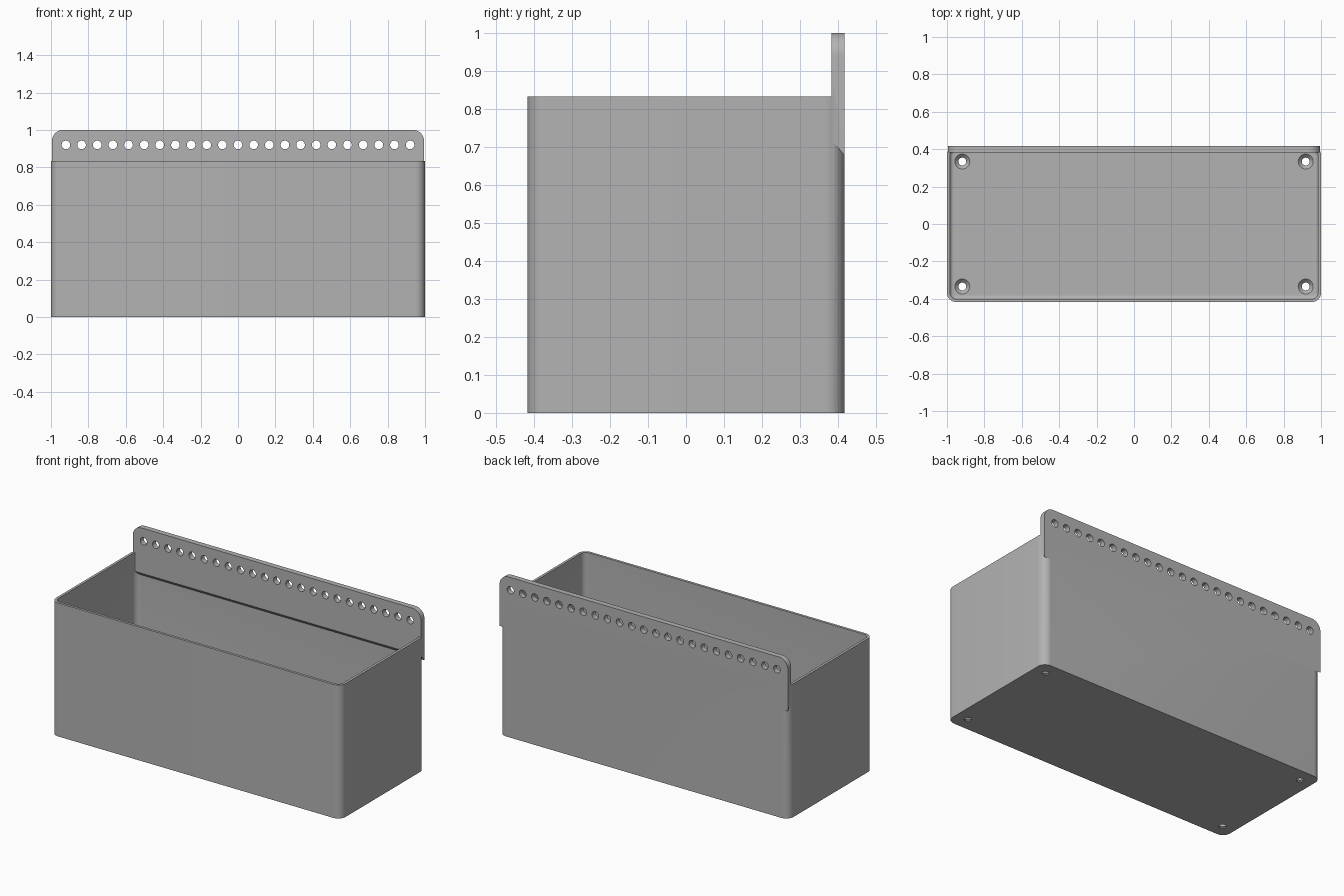
import bpy, bmesh, math

cube = bpy.data.objects.get("Cube")
if cube:
    bpy.data.objects.remove(cube, do_unlink=True)

HALF_X, HALF_Y, BOX_H = 1.0, 0.417, 0.833
WALL, FLOOR, CORNER, FILLET = 0.016, 0.025, 0.05, 0.02
PLATE_X, PLATE_FRONT = 0.995, 0.383

grey = bpy.data.materials.new("plain grey")
grey.use_nodes = True
colour = (0.45, 0.45, 0.45, 1)
grey.diffuse_color = colour
grey.node_tree.nodes["Principled BSDF"].inputs["Base Color"].default_value = colour


def arc(cx, cy, r, start, steps=10):
    """Quarter circle, counterclockwise from the start angle in degrees."""
    angles = [math.radians(start + 90 * i / steps) for i in range(steps + 1)]
    return [(cx + r * math.cos(a), cy + r * math.sin(a)) for a in angles]


def rounded_ring(hx, hy, r, z):
    points = (arc(hx - r, hy - r, r, 0) + arc(r - hx, hy - r, r, 90)
              + arc(r - hx, r - hy, r, 180) + arc(hx - r, r - hy, r, 270))
    return [(x, y, z) for x, y in points]


def circle_ring(x, y, r, z, sides=32):
    turns = [math.tau * i / sides for i in range(sides)]
    return [(x + r * math.cos(a), y + r * math.sin(a), z) for a in turns]


def add_loft(bm, rings):
    """Closed solid through matching rings."""
    loops = [[bm.verts.new(p) for p in ring] for ring in rings]
    n = len(loops[0])
    for a, b in zip(loops, loops[1:]):
        for i in range(n):
            j = (i + 1) % n
            bm.faces.new((a[i], a[j], b[j], b[i]))
    bm.faces.new(loops[0][::-1])
    bm.faces.new(loops[-1])


def make_object(name, solids):
    bm = bmesh.new()
    for rings in solids:
        add_loft(bm, rings)
    bmesh.ops.recalc_face_normals(bm, faces=bm.faces)
    mesh = bpy.data.meshes.new(name)
    bm.to_mesh(mesh)
    bm.free()
    mesh.materials.append(grey)
    obj = bpy.data.objects.new(name, mesh)
    bpy.context.collection.objects.link(obj)
    return obj


def combine(target, other, operation):
    mod = target.modifiers.new(operation.lower(), 'BOOLEAN')
    mod.operation, mod.object, mod.solver = operation, other, 'EXACT'
    bpy.ops.object.select_all(action='DESELECT')
    bpy.context.view_layer.objects.active = target
    target.select_set(True)
    bpy.ops.object.modifier_apply(modifier=mod.name)
    bpy.data.objects.remove(other, do_unlink=True)


# Open box with rounded corners
box = make_object("planter_box", [[rounded_ring(HALF_X, HALF_Y, CORNER, z) for z in (0, BOX_H)]])

# Cavity with a filleted floor edge
inner = []
for i in range(7):
    a = math.radians(15 * i)
    inset = WALL + FILLET * (1 - math.sin(a))
    inner.append(rounded_ring(HALF_X - inset, HALF_Y - inset, CORNER - inset,
                              FLOOR + FILLET * (1 - math.cos(a))))
inner.append(rounded_ring(HALF_X - WALL, HALF_Y - WALL, CORNER - WALL, BOX_H + 0.1))
combine(box, make_object("cavity_cutter", [inner]), 'DIFFERENCE')


# Back mounting plate with rounded top corners and a sloping underside
def plate_ring(y, bottom):
    r = 0.06
    outline = ([(PLATE_X, bottom)] + arc(PLATE_X - r, 1 - r, r, 0)
               + arc(r - PLATE_X, 1 - r, r, 90) + [(-PLATE_X, bottom)])
    return [(x, y, z) for x, z in outline]


plate = make_object("mounting_plate", [[plate_ring(PLATE_FRONT, 0.717), plate_ring(HALF_Y, 0.678)]])
combine(box, plate, 'UNION')

# Row of mounting holes
holes = []
for i in range(23):
    x = -0.92 + 1.84 * i / 22
    holes.append([[(px, y, pz) for px, pz, y in circle_ring(x, 0.92, 0.023, y)]
                  for y in (0.3, 0.5)])
combine(box, make_object("plate_hole_cutter", holes), 'DIFFERENCE')

# Countersunk floor holes
screws = []
for sx in (-1, 1):
    for sy in (-1, 1):
        x, y = 0.918 * sx, 0.334 * sy
        screws.append([circle_ring(x, y, r, z) for r, z in
                       ((0.021, -0.1), (0.021, 0.006), (0.04, FLOOR), (0.04, FLOOR + 0.02))])
combine(box, make_object("floor_hole_cutter", screws), 'DIFFERENCE')

bpy.ops.object.shade_smooth_by_angle(angle=math.radians(30))
